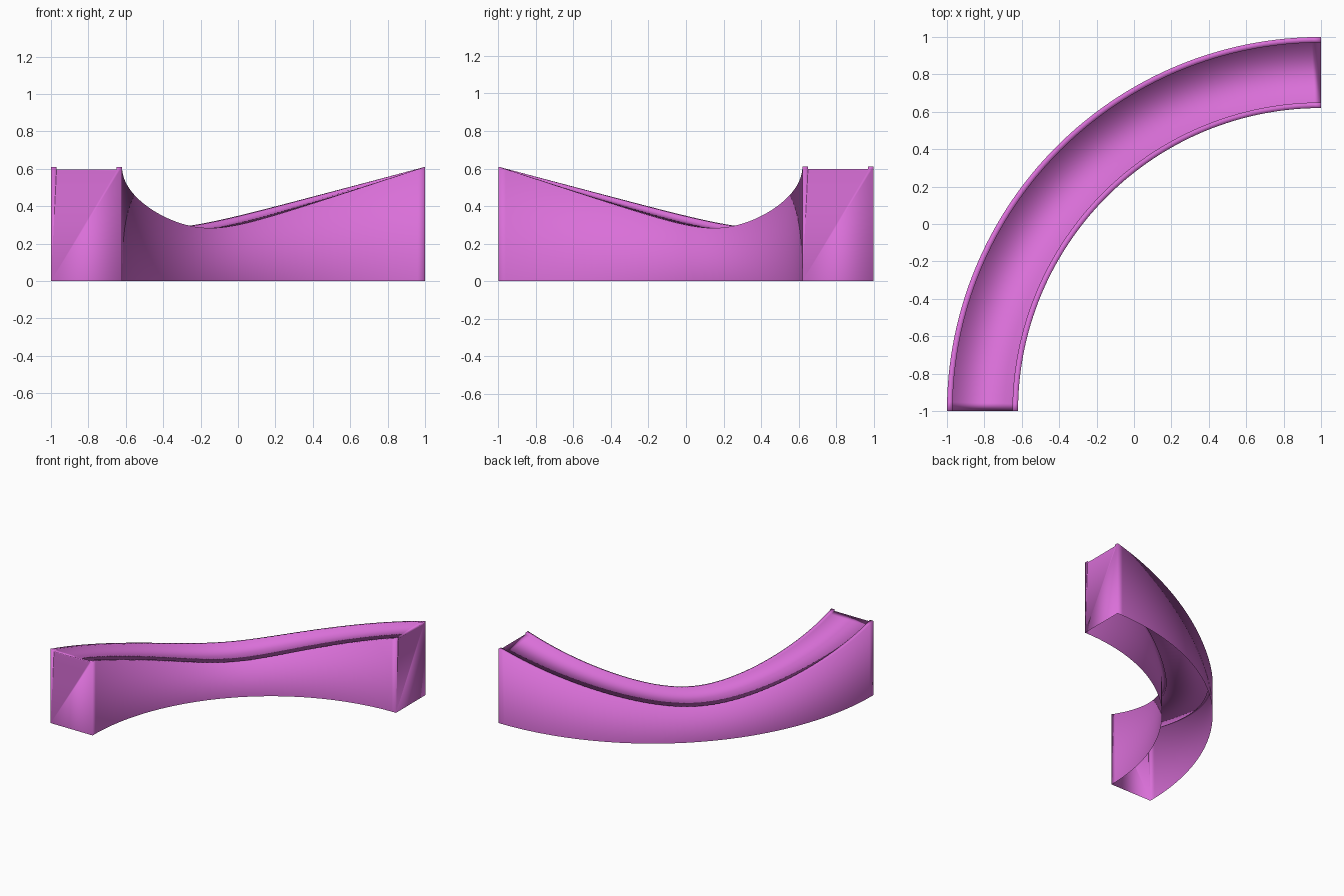
import bpy, bmesh, math

cube = bpy.data.objects.get("Cube")
if cube:
    bpy.data.objects.remove(cube, do_unlink=True)

CENTRE = (1.0, -1.0)
OUTER, INNER = 2.0, 1.62
RIM_WIDTH, RIM_RISE = 0.03, 0.013
SEGMENTS = 64

orchid = bpy.data.materials.new("orchid")
orchid.use_nodes = True
colour = (0.70, 0.16, 0.69, 1)
orchid.diffuse_color = colour
orchid.node_tree.nodes["Principled BSDF"].inputs["Base Color"].default_value = colour


def rim_height(t):
    """Sagging height along the bend: t is -1 and 1 at the ends, 0 in the middle."""
    soft = 0.3
    sag = (math.hypot(t, soft) - soft) / (math.hypot(1, soft) - soft)
    return 0.283 + 0.327 * sag


def profile(top):
    """Open-bottomed channel section as (radius, height), outer to inner."""
    deck = top - RIM_RISE
    half = [(OUTER, 0), (OUTER, top), (OUTER - RIM_WIDTH, top), (OUTER - RIM_WIDTH, deck)]
    return half + [(OUTER + INNER - r, z) for r, z in reversed(half)]


def place(bm, angle, r, z):
    return bm.verts.new((CENTRE[0] - r * math.cos(angle), CENTRE[1] + r * math.sin(angle), z))


bm = bmesh.new()

# Sweep the section around a quarter circle
rings = []
for i in range(SEGMENTS + 1):
    u = i / SEGMENTS
    section = profile(rim_height(2 * u - 1))
    rings.append([place(bm, u * math.pi / 2, r, z) for r, z in section])
for a, b in zip(rings, rings[1:]):
    for k in range(len(a) - 1):
        bm.faces.new((a[k], a[k + 1], b[k + 1], b[k]))

# End walls, each with a narrow strip under the deck edge
soft_edges = []
for ring, angle, flip in ((rings[0], 0, True), (rings[-1], math.pi / 2, False)):
    low = rim_height(1) - RIM_RISE - 0.008
    q_out = place(bm, angle, OUTER - RIM_WIDTH, low)
    q_in = place(bm, angle, INNER + RIM_WIDTH, low)
    wall = ring[:4] + [q_out, q_in] + ring[4:]
    strip = [q_out, ring[3], ring[4], q_in]
    for loop in (wall, strip):
        bm.faces.new(loop[::-1] if flip else loop)
    soft_edges.append(bm.edges.get((ring[3], ring[4])))

# Smooth shading with crisp corners, but a soft roll at the deck ends
for f in bm.faces:
    f.smooth = True
for e in bm.edges:
    e.smooth = len(e.link_faces) < 2 or e.calc_face_angle() < math.radians(30)
for e in soft_edges:
    e.smooth = True

mesh = bpy.data.meshes.new("curved_channel")
bm.to_mesh(mesh)
bm.free()
mesh.materials.append(orchid)
channel = bpy.data.objects.new("curved_channel", mesh)
bpy.context.collection.objects.link(channel)
